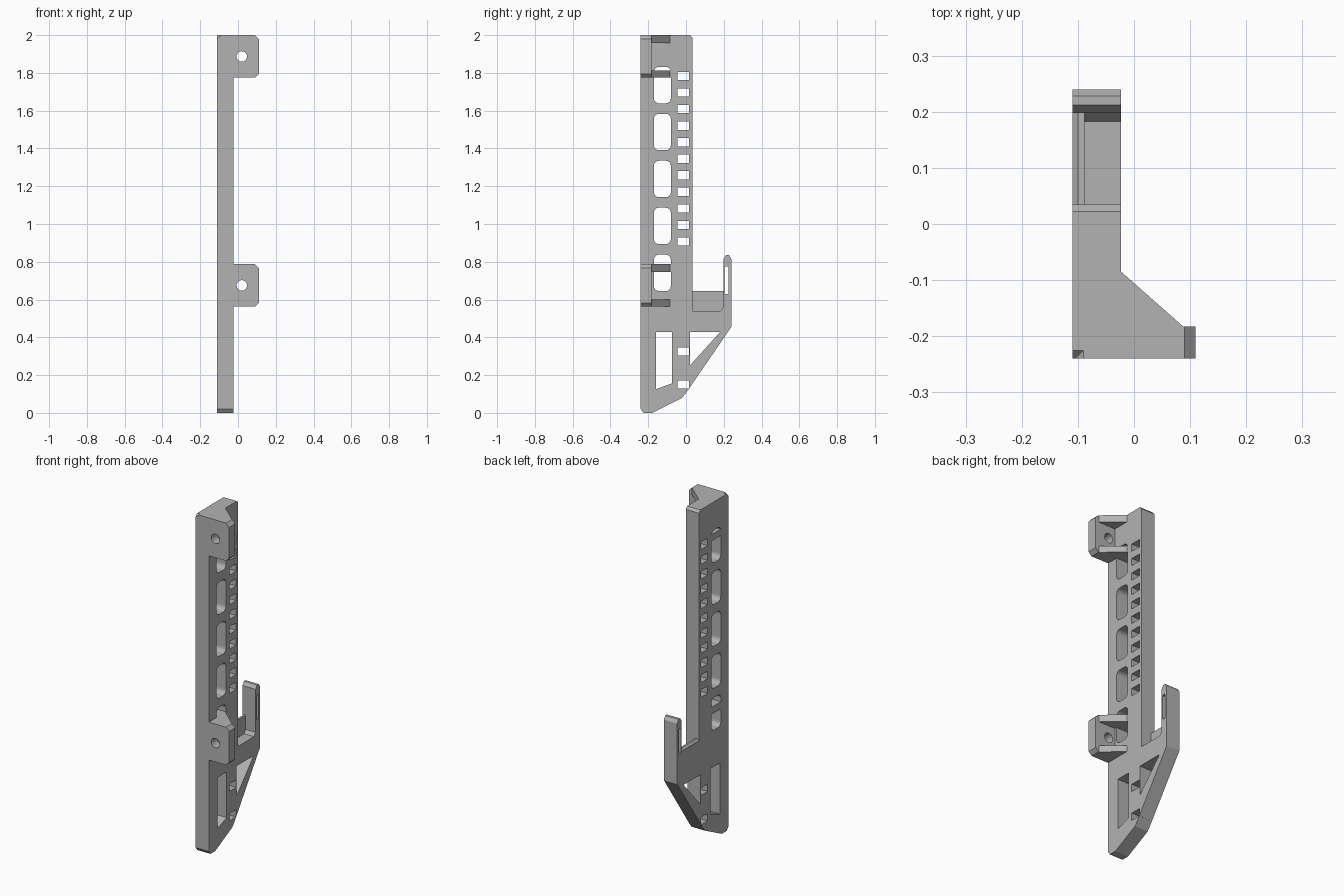
import bpy
import bmesh
import math
from mathutils import Vector

old = bpy.data.objects.get("Cube")
if old:
    bpy.data.objects.remove(old)

grey = bpy.data.materials.new("plain grey")
grey.use_nodes = True
colour = (0.45, 0.45, 0.45, 1)
grey.diffuse_color = colour
grey.node_tree.nodes["Principled BSDF"].inputs["Base Color"].default_value = colour

X0, X1 = -0.11, -0.023      # outer and inner side of the rail
Y0, Y1 = -0.24, -0.183      # front and back of the mounting tabs


def prism(bm, points, axis, low, high):
    """Extrude a 2D outline along an axis (0 = x, 1 = y, 2 = z)."""
    def place(p):
        co = list(p)
        co.insert(axis, low)
        return Vector(co)
    face = bm.faces.new([bm.verts.new(place(p)) for p in points])
    ext = bmesh.ops.extrude_face_region(bm, geom=[face])
    shift = Vector([high - low if i == axis else 0 for i in range(3)])
    bmesh.ops.translate(bm, vec=shift, verts=[
        v for v in ext["geom"] if isinstance(v, bmesh.types.BMVert)])


def rounded(a0, b0, a1, b1, r, steps=1):
    """Rectangle outline with rounded corners, or chamfers for one step."""
    corners = [(a1 - r, b1 - r), (a0 + r, b1 - r), (a0 + r, b0 + r), (a1 - r, b0 + r)]
    return [(a + r * math.cos(math.pi / 2 * (q + s / steps)),
             b + r * math.sin(math.pi / 2 * (q + s / steps)))
            for q, (a, b) in enumerate(corners) for s in range(steps + 1)]


def box(a0, b0, a1, b1):
    return [(a0, b0), (a1, b0), (a1, b1), (a0, b1)]


def make(name, bm):
    bmesh.ops.recalc_face_normals(bm, faces=bm.faces)
    mesh = bpy.data.meshes.new(name)
    bm.to_mesh(mesh)
    bm.free()
    mesh.materials.append(grey)
    ob = bpy.data.objects.new(name, mesh)
    bpy.context.collection.objects.link(ob)
    return ob


def boolean(ob, other, operation):
    mod = ob.modifiers.new(operation.title(), "BOOLEAN")
    mod.operation = operation
    mod.solver = "EXACT"
    mod.object = other
    bpy.context.view_layer.objects.active = ob
    bpy.ops.object.modifier_apply(modifier=mod.name)
    bpy.data.objects.remove(other)


# Rail with its pointed foot and rear hook, drawn in side profile
bm = bmesh.new()
prism(bm, [(Y0, 0.02), (-0.225, 0), (-0.18, 0), (-0.02, 0.08), (0, 0.105),
           (0.24, 0.455), (0.24, 0.815), (0.228, 0.835), (0.212, 0.835),
           (0.198, 0.815), (0.198, 0.56), (0.183, 0.54), (0.035, 0.54),
           (0.035, 1.985), (0.022, 2), (-0.225, 2), (Y0, 1.985)], 0, X0, X1)
rail = make("rail", bm)

# Openings through the rail
bm = bmesh.new()
through = (0, -0.2, 0.1)
for i in range(5):                                   # tall windows
    z = 0.645 + i * 0.2485
    prism(bm, rounded(-0.17, z, -0.08, z + 0.193, 0.027, 4), *through)
for z in [0.15, 0.325] + [0.907 + i * 0.0877 for i in range(11)]:   # strap slots
    prism(bm, box(-0.046, z - 0.022, 0.016, z + 0.022), *through)
prism(bm, [(-0.16, 0.125), (-0.073, 0.157), (-0.073, 0.428), (-0.16, 0.428)], *through)
prism(bm, [(0.02, 0.25), (0.18, 0.428), (0.02, 0.428)], *through)
prism(bm, box(0.205, 0.63, 0.226, 0.775), *through)
boolean(rail, make("openings", bm), "DIFFERENCE")

# Thin lip beside the hook floor
bm = bmesh.new()
prism(bm, [(X0, 0.5), (-0.088, 0.5), (-0.088, 0.645), (-0.1, 0.645), (X0, 0.635)],
      1, 0.03, 0.205)
boolean(rail, make("lip", bm), "UNION")

# Mounting tabs, each with two gussets and a screw hole
for base in (0.563, 1.775):
    top = base + 0.225
    bm = bmesh.new()
    prism(bm, rounded(X0, base, 0.11, top, 0.02), 1, Y0, Y1)
    tab = make("mounting_tab", bm)
    for low, high in ((base, base + 0.038), (top - 0.042, top)):
        bm = bmesh.new()
        prism(bm, [(-0.09, -0.22), (0.088, -0.22), (0.088, Y1), (X1, -0.085),
                   (X1, -0.075), (X0, -0.075), (X0, -0.22)], 2, low, high)
        boolean(tab, make("gusset", bm), "UNION")
    bm = bmesh.new()
    hole = [(0.02 + 0.028 * math.cos(a), base + 0.112 + 0.028 * math.sin(a))
            for a in (math.tau * i / 16 for i in range(16))]
    prism(bm, hole, 1, -0.3, -0.1)
    boolean(tab, make("screw_hole", bm), "DIFFERENCE")
    boolean(rail, tab, "UNION")

rail.name = "bracket_rail"
